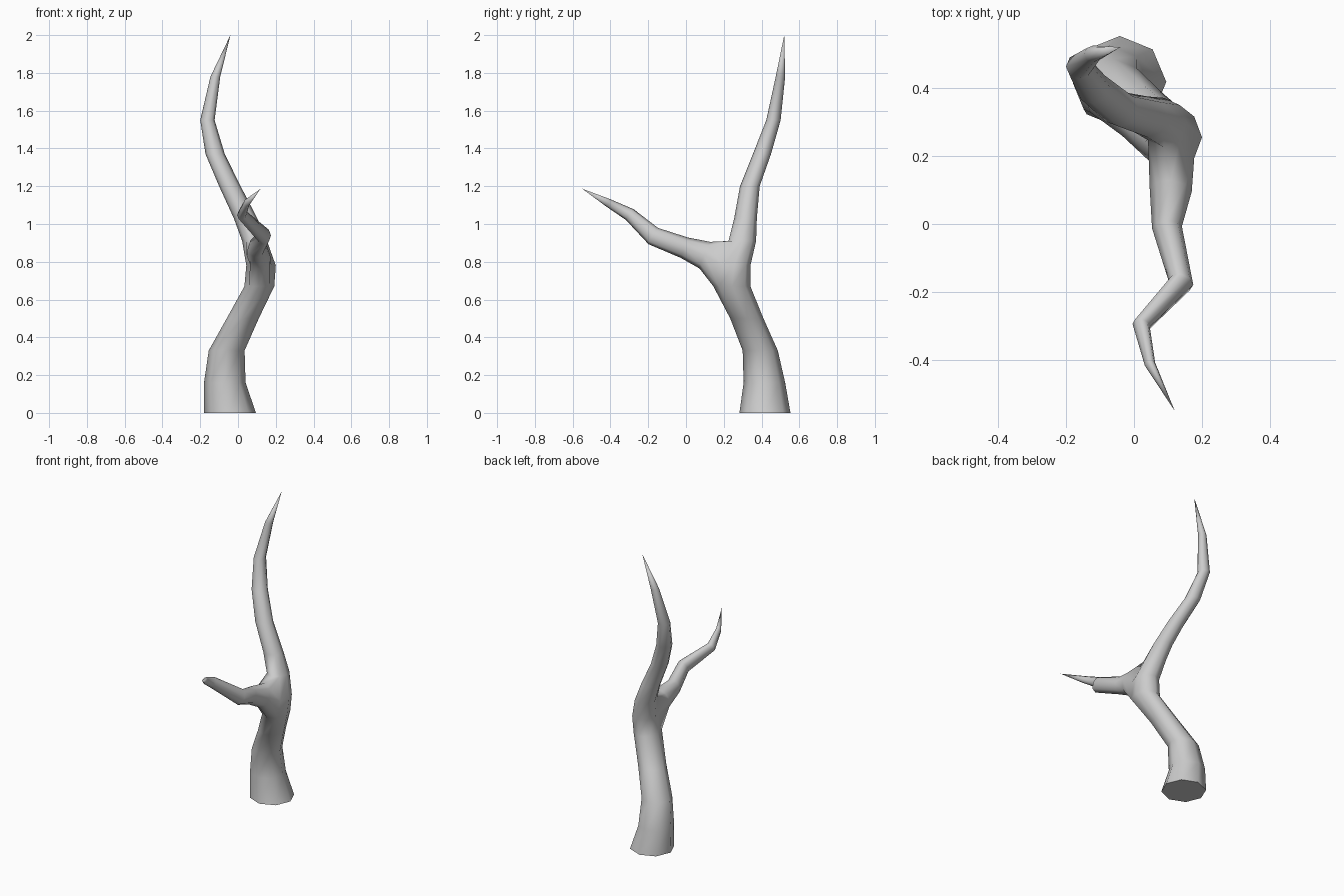
import bpy, bmesh, math
from mathutils import Vector

if "Cube" in bpy.data.objects:
    bpy.data.objects.remove(bpy.data.objects["Cube"])

SIDES = 8
bm = bmesh.new()


def ring(center, normal, rx, ry, start=0.0):
    """Eight-sided cross-section around a path point."""
    n = Vector(normal).normalized()
    u = Vector((1, 0, 0))
    u = (u - n * u.dot(n)).normalized()
    v = n.cross(u)
    verts = []
    for k in range(SIDES):
        a = start + 2 * math.pi * k / SIDES
        verts.append(bm.verts.new(Vector(center) + u * rx * math.cos(a) + v * ry * math.sin(a)))
    return verts


def bridge(a, b, skip=()):
    for k in range(SIDES):
        if k not in skip:
            j = (k + 1) % SIDES
            bm.faces.new((a[k], a[j], b[j], b[k]))


def cap_tip(a, point):
    tip = bm.verts.new(point)
    for k in range(SIDES):
        bm.faces.new((a[k], a[(k + 1) % SIDES], tip))


# Trunk and upper limb: x, y, z, x radius, y radius
trunk = [
    (-0.042, 0.418, 0.00, 0.137, 0.135),
    (-0.070, 0.415, 0.16, 0.110, 0.110),
    (-0.060, 0.393, 0.33, 0.095, 0.093),
    (0.025, 0.322, 0.50, 0.085, 0.088),
    (0.113, 0.243, 0.67, 0.079, 0.098),
    (0.122, 0.255, 0.78, 0.078, 0.086),
    (0.088, 0.298, 0.91, 0.066, 0.073),
    (0.040, 0.315, 1.03, 0.062, 0.060),
    (-0.043, 0.338, 1.20, 0.057, 0.052),
    (-0.121, 0.402, 1.37, 0.051, 0.048),
    (-0.162, 0.463, 1.55, 0.038, 0.038),
    (-0.120, 0.500, 1.78, 0.026, 0.025),
]
rings = [ring(p[:3], (0, 0, 1), p[3], p[4]) for p in trunk]
for i in range(len(rings) - 1):
    # leave an opening at the front for the side branch
    bridge(rings[i], rings[i + 1], skip=(5, 6) if i in (4, 5) else ())
cap_tip(rings[-1], (-0.04, 0.52, 2.0))
base = bm.faces.new(list(reversed(rings[0])))

# Side branch grows out of the opening: x, y, z, radius across, radius up
branch = [
    (0.108, 0.100, 0.835, 0.062, 0.076),
    (0.097, -0.010, 0.875, 0.044, 0.057),
    (0.138, -0.173, 0.936, 0.037, 0.050),
    (0.021, -0.298, 1.050, 0.026, 0.035),
    (0.047, -0.412, 1.112, 0.016, 0.022),
]
tip = (0.12, -0.55, 1.187)
a, b, c = rings[4:7]
prev = [a[6], a[7], b[7], c[7], c[6], c[5], b[5], a[5]]
path = [Vector((0.115, 0.20, 0.79))] + [Vector(p[:3]) for p in branch] + [Vector(tip)]
for i, p in enumerate(branch):
    t = (path[i + 1] - path[i]).normalized() + (path[i + 2] - path[i + 1]).normalized()
    cur = ring(p[:3], t, p[3], p[4], start=-math.pi / 2)
    bridge(prev, cur)
    prev = cur
cap_tip(prev, tip)

# Smooth bark, crisp flat cut at the base
bmesh.ops.recalc_face_normals(bm, faces=bm.faces[:])
for f in bm.faces:
    f.smooth = True
base.smooth = False
for e in base.edges:
    e.smooth = False

mesh = bpy.data.meshes.new("forked_branch")
bm.to_mesh(mesh)
bm.free()
bpy.context.collection.objects.link(bpy.data.objects.new("forked_branch", mesh))
